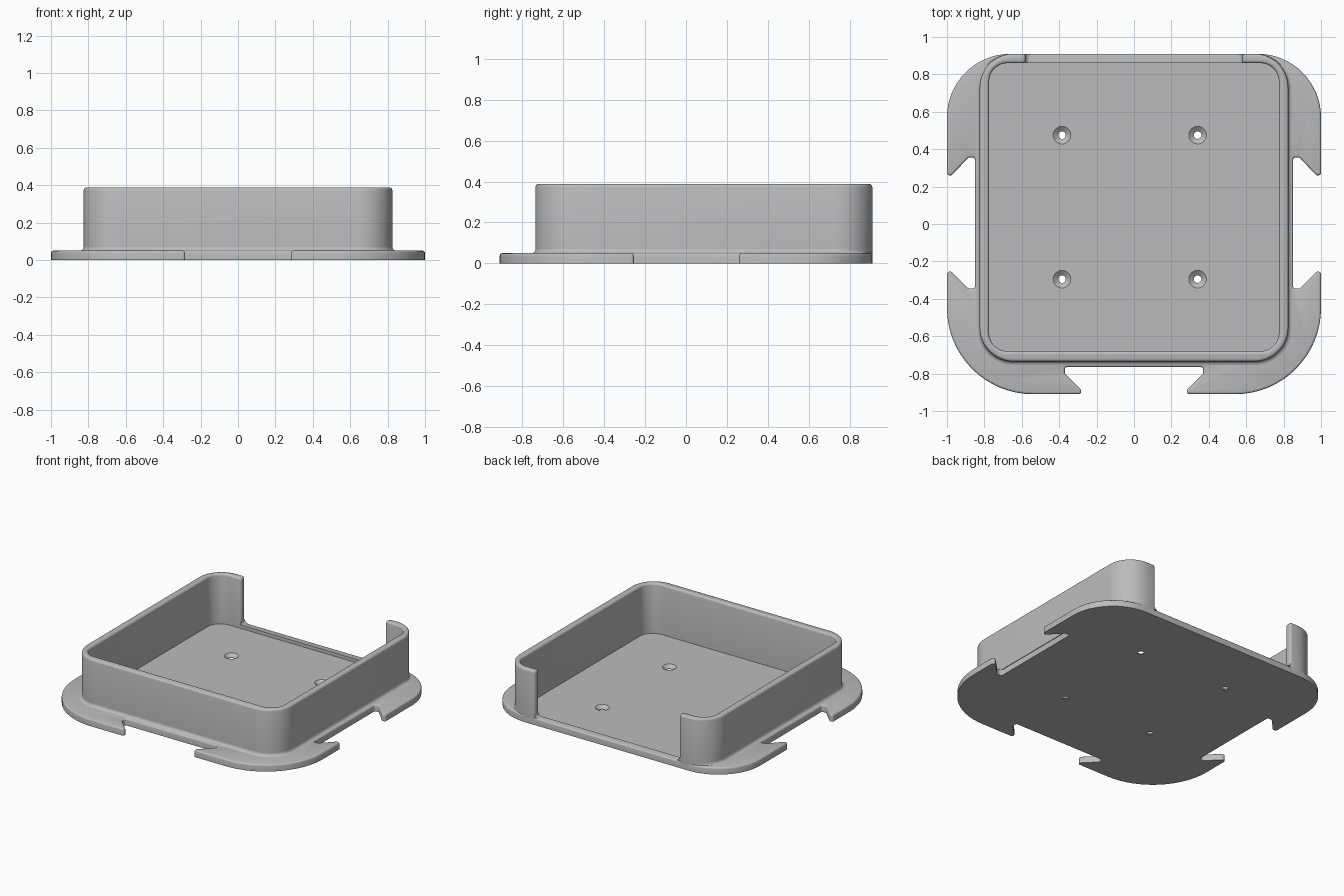
import bpy, bmesh, math
from mathutils import Vector, Matrix

cube = bpy.data.objects.get("Cube")
if cube:
    bpy.data.objects.remove(cube, do_unlink=True)

grey = bpy.data.materials.new("light grey")
grey.use_nodes = True
COLOUR = (0.5, 0.5, 0.5, 1)
grey.diffuse_color = COLOUR
grey.node_tree.nodes["Principled BSDF"].inputs["Base Color"].default_value = COLOUR

FLOOR, PLATE, TOP, BACK = 0.025, 0.05, 0.388, 0.91


def mirrored(half):
    """Close a right-hand outline with its left-hand mirror image."""
    return half + [(-x, y, r) for x, y, r in reversed(half)]


def fillet(corners):
    """Turn (x, y, radius) corners into an outline with round arcs."""
    out = []
    for i, (x, y, r) in enumerate(corners):
        p = Vector((x, y))
        a = (Vector(corners[i - 1][:2]) - p).normalized()
        b = (Vector(corners[(i + 1) % len(corners)][:2]) - p).normalized()
        half = a.angle(b) / 2
        centre = p + (a + b).normalized() * (r / math.sin(half))
        start = p + a * (r / math.tan(half)) - centre
        end = p + b * (r / math.tan(half)) - centre
        turn = math.atan2(start.x * end.y - start.y * end.x, start.dot(end))
        steps = 16 if r > 0.05 else 4
        out += [centre + Matrix.Rotation(turn * k / steps, 2) @ start
                for k in range(steps + 1)]
    return out


def finish(name, bm, smooth=True):
    mesh = bpy.data.meshes.new(name)
    bmesh.ops.recalc_face_normals(bm, faces=bm.faces)
    bm.to_mesh(mesh)
    bm.free()
    mesh.materials.append(grey)
    obj = bpy.data.objects.new(name, mesh)
    bpy.context.collection.objects.link(obj)
    if smooth:
        shade(obj)
    return obj


def shade(obj):
    bpy.ops.object.select_all(action='DESELECT')
    obj.select_set(True)
    bpy.context.view_layer.objects.active = obj
    bpy.ops.object.shade_smooth_by_angle(angle=math.radians(35))


def extrude(bm, outline, z0, z1, rounding=0):
    """Extrude an outline upwards and round over its top rim."""
    low = [bm.verts.new((p.x, p.y, z0)) for p in outline]
    high = [bm.verts.new((p.x, p.y, z1)) for p in outline]
    bm.faces.new(low[::-1])
    lid = bm.faces.new(high)
    for i in range(len(low)):
        bm.faces.new((low[i - 1], low[i], high[i], high[i - 1]))
    if rounding:
        bmesh.ops.recalc_face_normals(bm, faces=bm.faces)
        bmesh.ops.bevel(bm, geom=list(lid.edges), offset=rounding, segments=3,
                        profile=0.5, affect='EDGES', clamp_overlap=False)


# Base plate with dovetail notches in the front and both sides
S = 0.013
plate_half = [
    (0.37, -0.765, S), (0.37, -0.8, S), (0.283, -0.887, S), (0.283, -BACK, S),
    (1, -BACK, 0.46), (1, -0.255, S), (0.975, -0.255, S), (0.885, -0.345, S),
    (0.85, -0.345, S), (0.85, 0.355, S), (0.885, 0.355, S), (0.975, 0.26, S),
    (1, 0.26, S), (1, BACK, 0.34)]
bm = bmesh.new()
extrude(bm, fillet(mirrored(plate_half)), 0, PLATE, 0.012)
plate = finish("base_plate", bm, False)

# Cutter for the sunken floor
bm = bmesh.new()
extrude(bm, fillet(mirrored([(0.775, -0.68, 0.1), (0.775, 0.86, 0.1)])), FLOOR, 0.2)
recess = finish("recess_cutter", bm, False)

# Cutter for the four countersunk screw holes
bm = bmesh.new()
for x in (-0.385, 0.34):
    for y in (-0.295, 0.475):
        rings = []
        for r, z in ((0.02, -0.05), (0.02, 0.004), (0.047, FLOOR), (0.047, 0.1)):
            circle = bmesh.ops.create_circle(
                bm, segments=32, radius=r, matrix=Matrix.Translation((x, y, z)))
            rings.append(circle["verts"])
        for a, b in zip(rings, rings[1:]):
            for i in range(len(a)):
                bm.faces.new((a[i - 1], a[i], b[i], b[i - 1]))
        bm.faces.new(rings[0])
        bm.faces.new(rings[-1])
holes = finish("hole_cutter", bm, False)

for cutter in (recess, holes):
    cutter.hide_render = True
    mod = plate.modifiers.new("cut", 'BOOLEAN')
    mod.operation, mod.solver, mod.object = 'DIFFERENCE', 'EXACT', cutter
    bpy.context.view_layer.objects.active = plate
    bpy.ops.object.modifier_apply(modifier=mod.name)
    bpy.data.objects.remove(cutter, do_unlink=True)
shade(plate)

# Wall around the tray, open along most of the back
GAP, E = 0.58, 0.016
wall_half = [(0.825, -0.735, 0.18), (0.825, BACK, 0.18), (GAP, BACK, E),
             (GAP, 0.86, E), (0.775, 0.86, 0.1), (0.775, -0.68, 0.1)]
bm = bmesh.new()
extrude(bm, fillet(mirrored(wall_half)), FLOOR, TOP, 0.015)
finish("tray_wall", bm)

# Concave fillet where the outside of the wall meets the plate
F = 0.02
cove = [(F * (1 - math.sin(t)), F * (1 - math.cos(t)))
        for t in (math.pi / 2 * k / 4 for k in range(5))]
bm = bmesh.new()
rows = []
for d, h in cove:
    ring = fillet([(-0.825 - d, BACK, 0.18 + d), (-0.825 - d, -0.735 - d, 0.18 + d),
                   (0.825 + d, -0.735 - d, 0.18 + d), (0.825 + d, BACK, 0.18 + d)])
    rows.append([bm.verts.new((p.x, p.y, PLATE + h)) for p in ring])
for a, b in zip(rows, rows[1:]):
    for i in range(1, len(a)):
        bm.faces.new((a[i - 1], a[i], b[i], b[i - 1]))
finish("wall_base_fillet", bm)

# Matching fillets at the foot of both wall ends
for side, name in ((1, "left"), (-1, "right")):
    bm = bmesh.new()
    profile = cove + [(-F, F), (-F, 0)]
    ends = [[bm.verts.new((side * (GAP - d), y, PLATE + h)) for d, h in profile]
            for y in (0.862, BACK - 0.002)]
    bm.faces.new(ends[0])
    bm.faces.new(ends[1])
    for i in range(len(profile)):
        bm.faces.new((ends[0][i - 1], ends[0][i], ends[1][i], ends[1][i - 1]))
    finish("wall_end_fillet_" + name, bm)
